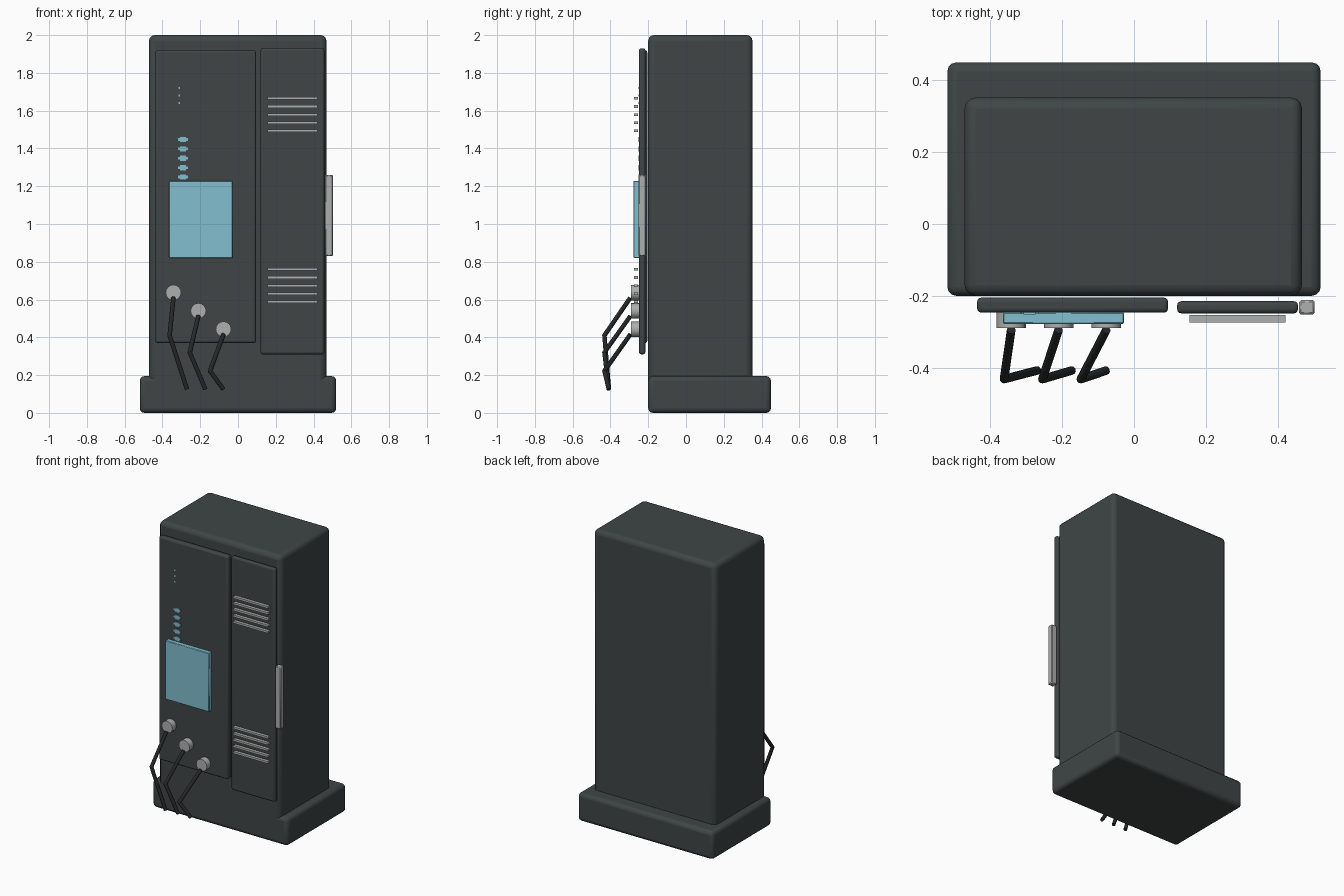
import bpy
import math
from mathutils import Vector

if "Cube" in bpy.data.objects:
    bpy.data.objects.remove(bpy.data.objects["Cube"], do_unlink=True)


def material(name, rgb):
    m = bpy.data.materials.new(name)
    m.use_nodes = True
    m.diffuse_color = (*rgb, 1)
    m.node_tree.nodes["Principled BSDF"].inputs["Base Color"].default_value = (*rgb, 1)
    return m


charcoal = material("charcoal", (0.05, 0.06, 0.06))
black = material("cable_black", (0.018, 0.021, 0.022))
grey = material("light_grey", (0.42, 0.43, 0.43))
cyan = material("screen_cyan", (0.22, 0.52, 0.62))


def box(name, x, y, z, mat, bevel=0.0, segments=3):
    """Box spanning three (low, high) ranges, with optional rounded edges."""
    bpy.ops.mesh.primitive_cube_add(size=1, location=[sum(r) / 2 for r in (x, y, z)])
    ob = bpy.context.object
    ob.name = name
    ob.scale = [r[1] - r[0] for r in (x, y, z)]
    bpy.ops.object.transform_apply(location=False, rotation=False, scale=True)
    ob.data.materials.append(mat)
    if bevel:
        mod = ob.modifiers.new("rounded_edges", "BEVEL")
        mod.width = bevel
        mod.segments = segments
        bpy.ops.object.shade_smooth_by_angle(angle=math.radians(40))
    return ob


# Cabinet and plinth
box("plinth", (-0.52, 0.52), (-0.2, 0.45), (0, 0.195), charcoal, 0.025)
box("cabinet", (-0.472, 0.468), (-0.2, 0.352), (0.1, 2), charcoal, 0.03)

# Front panels and door handle
box("control_panel", (-0.437, 0.095), (-0.247, -0.205), (0.37, 1.92), charcoal, 0.012)
box("vent_door", (0.12, 0.457), (-0.249, -0.215), (0.31, 1.93), charcoal, 0.012)
box("door_handle", (0.46, 0.503), (-0.252, -0.212), (0.83, 1.26), grey, 0.005, 1)

# Vent slats in two banks
for bank, top in (("upper", 1.665), ("lower", 0.76)):
    for i in range(5):
        z = top - i * 0.043
        box(f"{bank}_vent_slat_{i + 1}", (0.155, 0.422), (-0.275, -0.254),
            (z - 0.007, z + 0.007), grey)

# Screen, status symbols and small indicator lights
box("screen", (-0.365, -0.028), (-0.278, -0.246), (0.82, 1.228), cyan, 0.003, 1)
for i in range(5):
    z = 1.447 - i * 0.0495
    box(f"status_symbol_{i + 1}", (-0.318, -0.264), (-0.251, -0.245), (z - 0.007, z + 0.007), cyan)
    box(f"status_symbol_core_{i + 1}", (-0.308, -0.274), (-0.252, -0.245), (z - 0.014, z + 0.014), cyan)
for i in range(3):
    z = 1.72 - i * 0.04
    box(f"indicator_light_{i + 1}", (-0.315, -0.306), (-0.251, -0.245), (z - 0.006, z + 0.006), cyan)


def rod(name, start, end, radius, mat, sides=12):
    a, b = Vector(start), Vector(end)
    bpy.ops.mesh.primitive_cylinder_add(vertices=sides, radius=radius, depth=(b - a).length,
                                        location=(a + b) / 2)
    ob = bpy.context.object
    ob.name = name
    ob.rotation_euler = (b - a).to_track_quat("Z", "Y").to_euler()
    ob.data.materials.append(mat)
    bpy.ops.object.shade_smooth_by_angle(angle=math.radians(40))
    return ob


# Sockets, each with a bent hanging cable: socket, elbow and tip as (x, z)
cables = [((-0.342, 0.637), (-0.362, 0.41), (-0.27, 0.125)),
          ((-0.21, 0.54), (-0.255, 0.32), (-0.173, 0.125)),
          ((-0.077, 0.443), (-0.148, 0.222), (-0.077, 0.125))]
for i, (socket, elbow, tip) in enumerate(cables, 1):
    rod(f"socket_{i}", (socket[0], -0.245, socket[1]), (socket[0], -0.29, socket[1]), 0.041, grey, 16)
    bend = (elbow[0], -0.432, elbow[1])
    rod(f"cable_{i}_upper", (socket[0], -0.295, socket[1] - 0.028), bend, 0.012, black)
    rod(f"cable_{i}_lower", bend, (tip[0], -0.408, tip[1]), 0.012, black)
    bpy.ops.mesh.primitive_uv_sphere_add(segments=12, ring_count=8, radius=0.012, location=bend)
    bpy.context.object.name = f"cable_{i}_elbow"
    bpy.context.object.data.materials.append(black)
    bpy.ops.object.shade_smooth()
